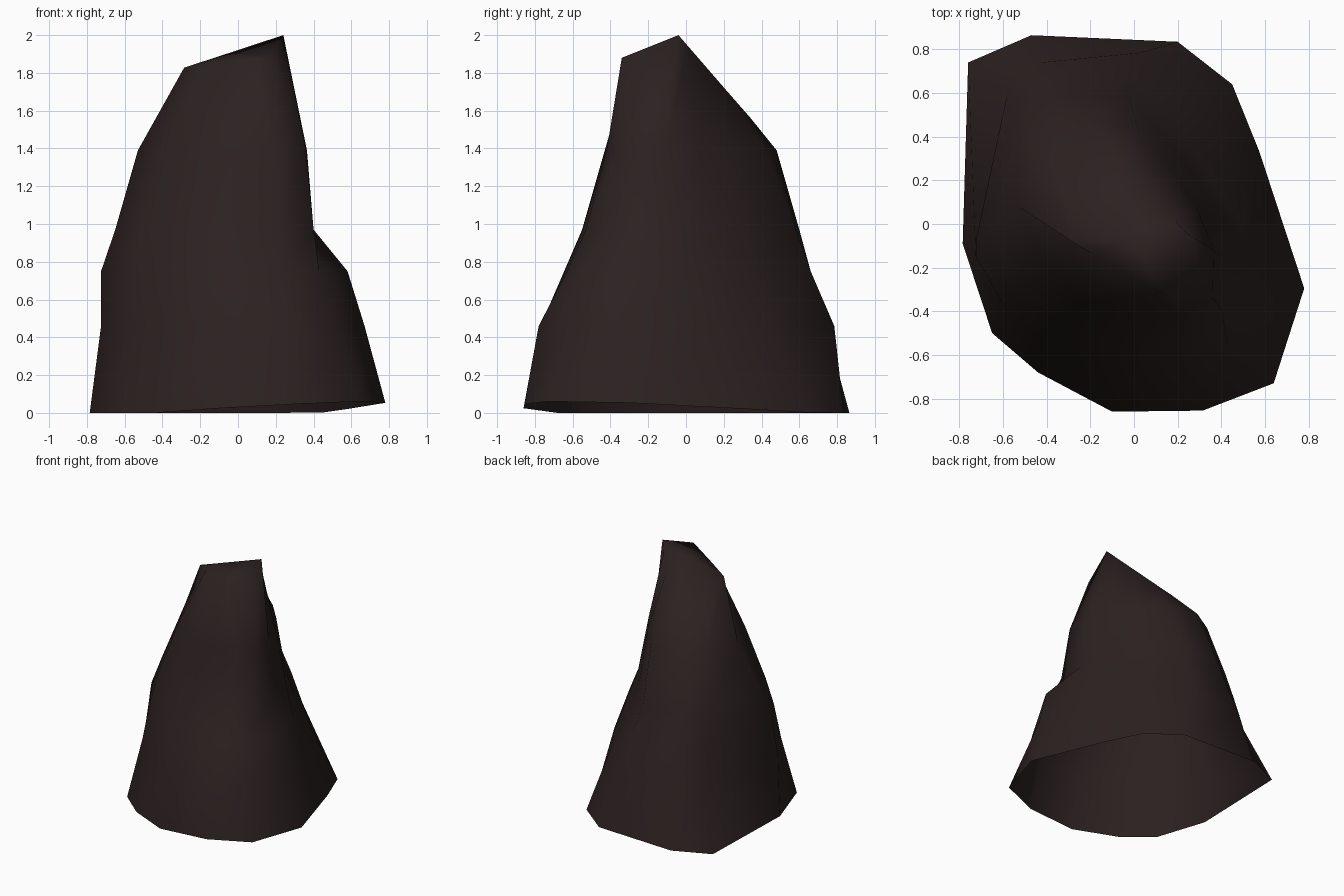
import bpy, bmesh

if "Cube" in bpy.data.objects:
    bpy.data.objects.remove(bpy.data.objects["Cube"])

# Cross-sections of the rock spire, 12 corners each, clockwise from back left
foot = [(-.76, .74), (-.47, .865), (.2, .835), (.45, .64), (.575, .33), (.78, -.295),
        (.64, -.73), (.315, -.855), (-.1, -.86), (-.44, -.68), (-.65, -.5), (-.785, -.09)]
bulge = [(-.58, .6), (-.43, .74), (.03, .785), (.37, .43), (.54, .15), (.67, -.33),
         (.52, -.62), (.28, -.78), (-.08, -.77), (-.38, -.59), (-.58, -.4), (-.725, -.15)]
ledge = [(-.55, .53), (-.36, .66), (.02, .66), (.28, .33), (.49, .02), (.58, -.36),
         (.43, -.55), (.23, -.63), (-.08, -.645), (-.35, -.53), (-.54, -.36), (-.725, -.08)]
waist = [(-.52, .47), (-.32, .6), (-.02, .58), (.2, .32), (.36, .1), (.4, -.15),
         (.4, -.39), (.22, -.53), (-.06, -.55), (-.3, -.46), (-.51, -.3), (-.65, -.05)]
shoulder = [(-.43, .36), (-.23, .48), (.02, .42), (.17, .25), (.29, .07), (.365, -.12),
            (.36, -.34), (.2, -.42), (-.03, -.43), (-.22, -.36), (-.38, -.22), (-.53, .08)]
crown = [(-.32, .13), (-.1, .34), (0, .225), (.1, .115), (.19, .015), (.24, -.04),
         (.17, -.34), (.08, -.29), (-.01, -.24), (-.1, -.19), (-.19, -.135), (-.285, -.08)]


def level(points, z):
    return [(x, y, z) for x, y in points]


def top_z(x, y):
    # Two sloping planes meeting in a ridge at the peak
    front = 2 + .302 * (x - .24) + .33 * (y + .04)
    back = 2 + .389 * (x - .24) - .802 * (y + .04)
    return min(front, back)


# The foot rim lifts slightly toward the front right
rim = [(x, y, max(0, .055 * x - .035 * y)) for x, y in foot]
sections = [rim, level(bulge, .46), level(ledge, .75), level(waist, .97),
            level(shoulder, 1.39), [(x, y, top_z(x, y)) for x, y in crown]]

# Loft the sections; the underside stays open
bm = bmesh.new()
rings = [[bm.verts.new(p) for p in s] for s in sections]
n = len(foot)
for lo, hi in zip(rings, rings[1:]):
    for i in range(n):
        j = (i + 1) % n
        bm.faces.new((lo[j], lo[i], hi[i], hi[j]))

# Sloping top
cx, cy = -.03, -.06
peak = bm.verts.new((cx, cy, top_z(cx, cy)))
for i in range(n):
    bm.faces.new((rings[-1][(i + 1) % n], rings[-1][i], peak))
for f in bm.faces:
    f.smooth = True

mesh = bpy.data.meshes.new("rock_spire")
bm.to_mesh(mesh)
bm.free()
rock = bpy.data.objects.new("rock_spire", mesh)
bpy.context.collection.objects.link(rock)

# Dark brown stone
stone = bpy.data.materials.new("dark brown stone")
stone.diffuse_color = (.025, .015, .015, 1)
stone.use_nodes = True
stone.node_tree.nodes["Principled BSDF"].inputs["Base Color"].default_value = stone.diffuse_color
mesh.materials.append(stone)
